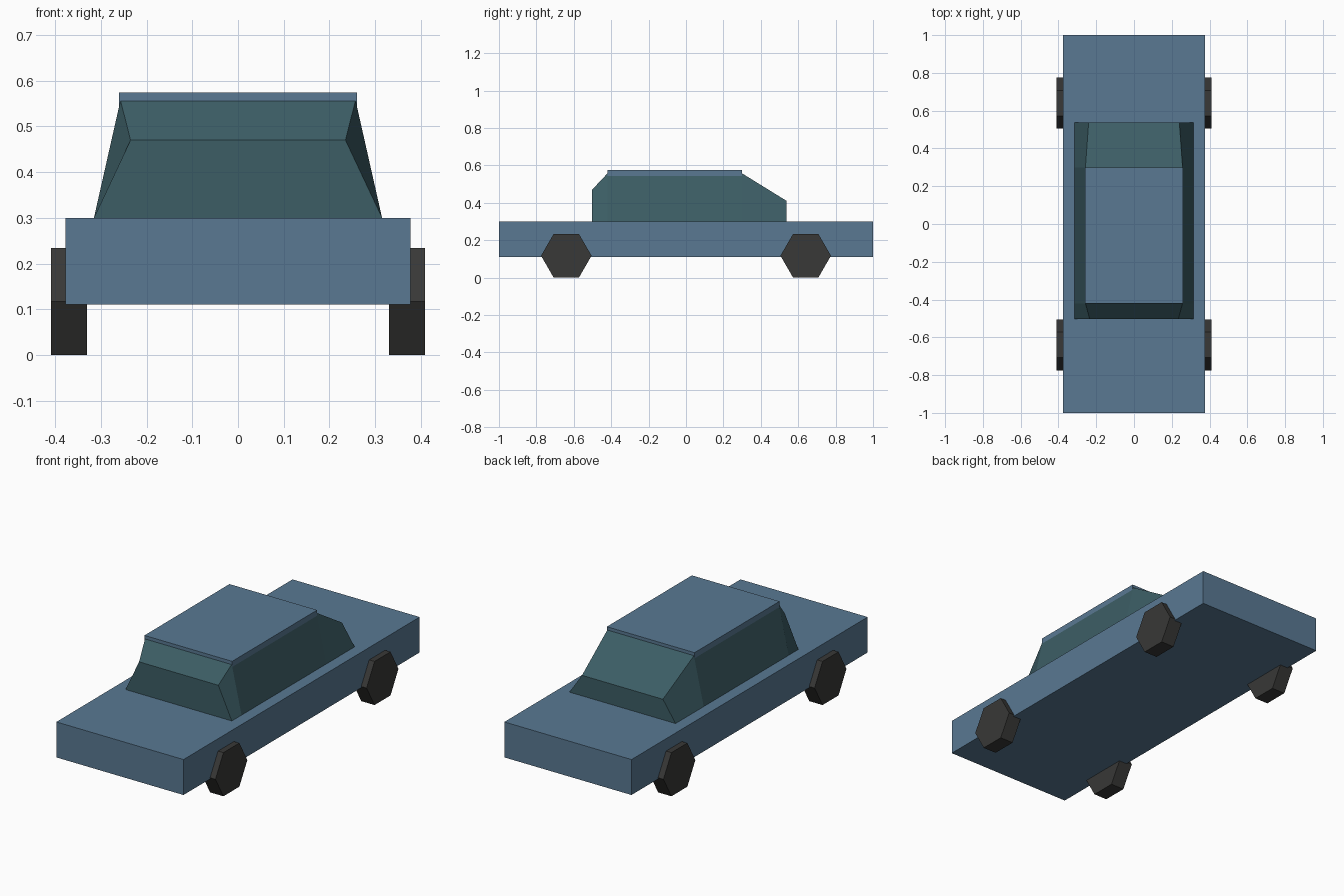
import bpy, bmesh
from math import sin, cos, pi

if "Cube" in bpy.data.objects:
    bpy.data.objects.remove(bpy.data.objects["Cube"])


def material(name, color):
    mat = bpy.data.materials.new(name)
    mat.diffuse_color = (*color, 1)
    mat.use_nodes = True
    mat.node_tree.nodes["Principled BSDF"].inputs["Base Color"].default_value = mat.diffuse_color
    return mat


PAINT = material("blue_paint", (0.10, 0.19, 0.29))
GLASS = material("dark_glass", (0.045, 0.11, 0.13))
RUBBER = material("rubber", (0.04, 0.04, 0.038))


def loft(name, rings, mat):
    """Closed solid skinned through rings of equal point count."""
    bm = bmesh.new()
    loops = [[bm.verts.new(p) for p in ring] for ring in rings]
    n = len(loops[0])
    for a, b in zip(loops, loops[1:]):
        for i in range(n):
            j = (i + 1) % n
            bm.faces.new((a[i], a[j], b[j], b[i]))
    bm.faces.new(loops[0])
    bm.faces.new(loops[-1])
    bmesh.ops.recalc_face_normals(bm, faces=bm.faces)
    mesh = bpy.data.meshes.new(name)
    bm.to_mesh(mesh)
    bm.free()
    mesh.materials.append(mat)
    obj = bpy.data.objects.new(name, mesh)
    bpy.context.collection.objects.link(obj)
    return obj


def section(y, low_x, low_z, top_x, top_z):
    """Symmetric trapezoid across the car at the given y."""
    return [(-low_x, y, low_z), (low_x, y, low_z), (top_x, y, top_z), (-top_x, y, top_z)]


# Body slab
loft("body", [section(y, 0.377, 0.11, 0.377, 0.30) for y in (-1, 1)], PAINT)

# Glazed cabin: front edge, windscreen top, rear window top, rear edge
loft("cabin_windows", [section(y, 0.315, 0.30, x, z) for y, x, z in (
    (-0.502, 0.235, 0.47), (-0.42, 0.257, 0.557),
    (0.30, 0.257, 0.557), (0.538, 0.24, 0.41))], GLASS)

# Roof panel
loft("roof", [section(y, 0.26, 0.54, 0.26, 0.574) for y in (-0.421, 0.299)], PAINT)

# Six-sided wheels
R = 0.135
ZC = R * sin(pi / 3)
for end, yc in (("front", -0.64), ("rear", 0.64)):
    for side, s in (("left", -1), ("right", 1)):
        rings = [[(s * x, yc + R * cos(k * pi / 3), ZC + R * sin(k * pi / 3))
                  for k in range(6)] for x in (0.33, 0.409)]
        loft(f"{end}_{side}_wheel", rings, RUBBER)
